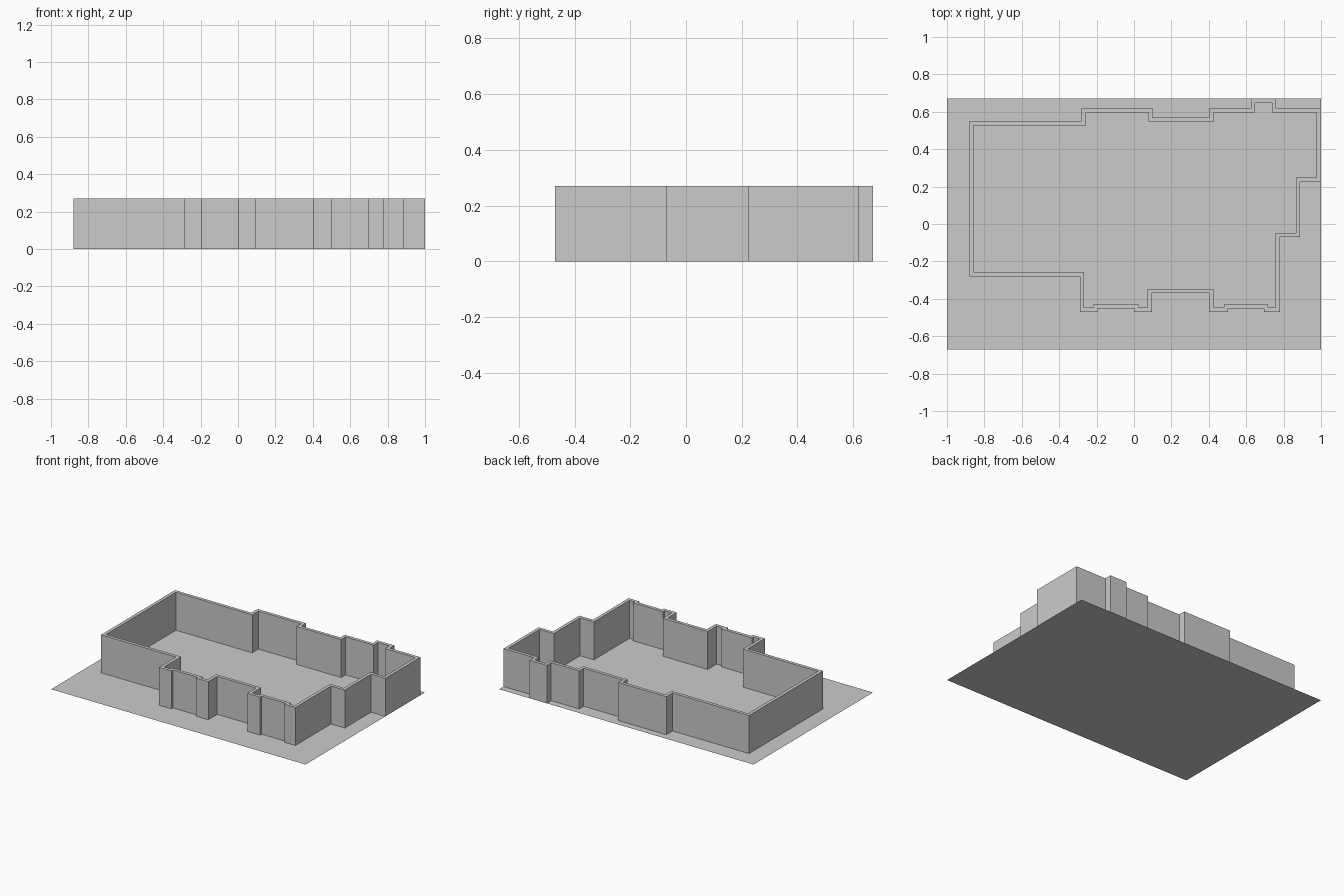
import bpy, bmesh
from mathutils import Vector

if "Cube" in bpy.data.objects:
    bpy.data.objects.remove(bpy.data.objects["Cube"])

HEIGHT, THICK = 0.27, 0.023

# Outer footprint, clockwise seen from above, starting at the back left corner
outline = [
    (-0.88, 0.55), (-0.28, 0.55), (-0.28, 0.62), (0.10, 0.62), (0.10, 0.57),
    (0.405, 0.57), (0.405, 0.62), (0.625, 0.62), (0.625, 0.67), (0.76, 0.67),
    (0.76, 0.62), (1.0, 0.62), (1.0, 0.225), (0.888, 0.225), (0.888, -0.07),
    (0.78, -0.07), (0.78, -0.47), (0.694, -0.47), (0.694, -0.453), (0.503, -0.453),
    (0.503, -0.47), (0.402, -0.47), (0.402, -0.37), (0.096, -0.37), (0.096, -0.47),
    (0.0, -0.47), (0.0, -0.453), (-0.195, -0.453), (-0.195, -0.47), (-0.29, -0.47),
    (-0.29, -0.28), (-0.88, -0.28),
]


def inset(points, dist):
    """Offset a right-angled clockwise outline inward."""
    pts = [Vector(p) for p in points]
    result = []
    for i, p in enumerate(pts):
        a = (p - pts[i - 1]).normalized()
        b = (pts[(i + 1) % len(pts)] - p).normalized()
        result.append(p + dist * (Vector((a.y, -a.x)) + Vector((b.y, -b.x))))
    return result


def add_object(name, bm):
    mesh = bpy.data.meshes.new(name)
    bm.to_mesh(mesh)
    bm.free()
    obj = bpy.data.objects.new(name, mesh)
    bpy.context.collection.objects.link(obj)
    return obj


# Perimeter walls: outer skin, top rim and inner skin standing on the floor
bm = bmesh.new()
inner = inset(outline, THICK)
loops = [[bm.verts.new((p[0], p[1], z)) for p in pts]
         for pts, z in ((outline, 0), (outline, HEIGHT), (inner, HEIGHT), (inner, 0))]
count = len(outline)
for low, high in zip(loops, loops[1:]):
    for i in range(count):
        j = (i + 1) % count
        bm.faces.new((low[j], low[i], high[i], high[j]))
add_object("perimeter_walls", bm)

# Flat ground sheet
bm = bmesh.new()
bm.faces.new([bm.verts.new((x, y, 0)) for x, y in
              ((-1, -0.67), (1, -0.67), (1, 0.67), (-1, 0.67))])
add_object("floor_sheet", bm)
